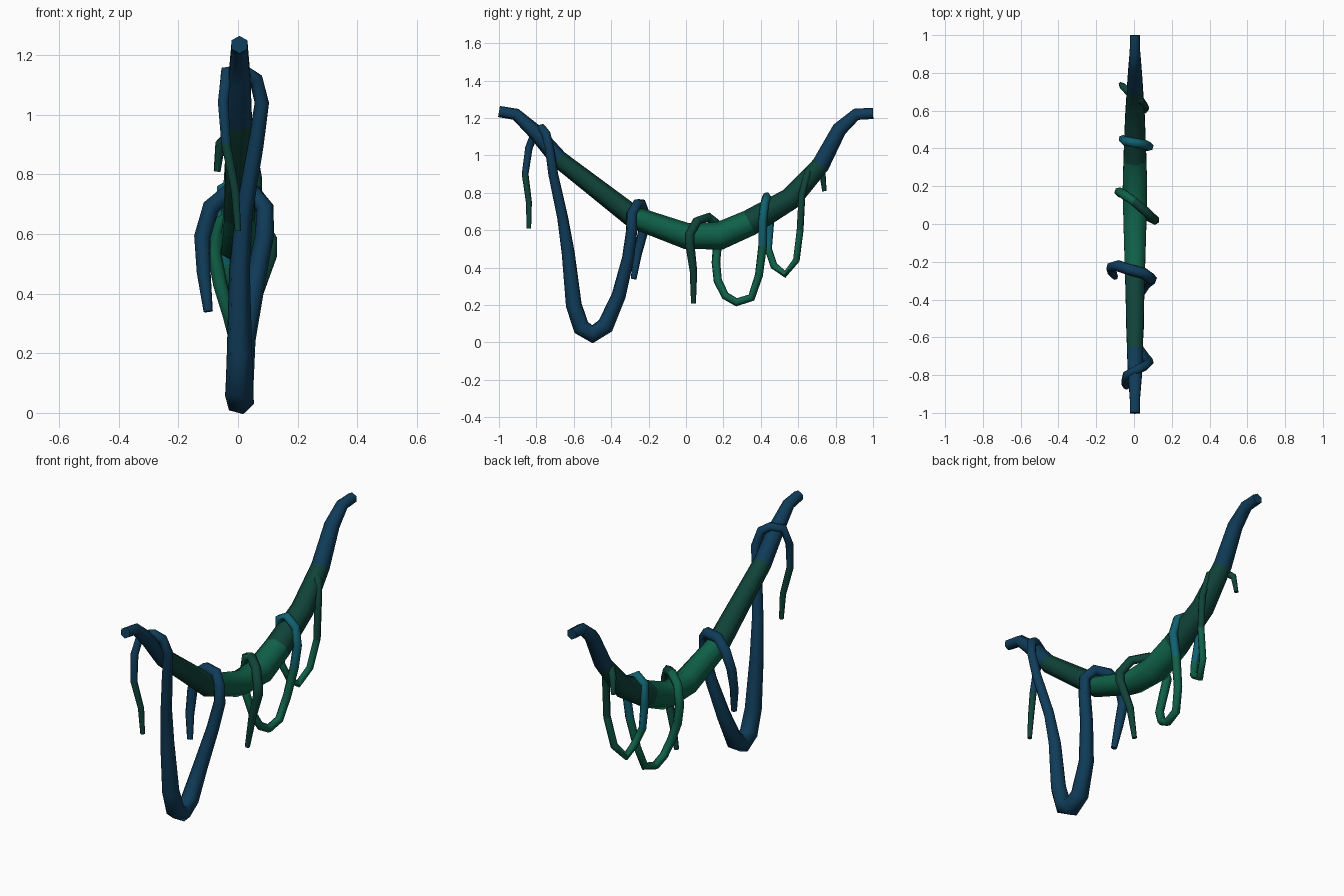
import bpy
import bmesh
import math
from mathutils import Vector

default = bpy.data.objects.get("Cube")
if default:
    bpy.data.objects.remove(default, do_unlink=True)

SIDES = 6
UNIT = 0.01  # paths are written in hundredths of a unit


def make_material(name, colour):
    material = bpy.data.materials.new(name)
    material.use_nodes = True
    material.diffuse_color = (*colour, 1)
    shader = material.node_tree.nodes["Principled BSDF"]
    shader.inputs["Base Color"].default_value = (*colour, 1)
    return material


NAVY, DARK_GREEN, GREEN, TEAL = range(4)
MATERIALS = [
    make_material("navy", (0.005, 0.045, 0.1)),
    make_material("dark green", (0.005, 0.056, 0.04)),
    make_material("leaf green", (0.005, 0.12, 0.065)),
    make_material("teal", (0.005, 0.12, 0.16)),
]


def sweep_vine(name, path, colour_rule):
    """Sweep a six-sided tube along (x, y, z, radius) points."""
    centres = [Vector(point[:3]) * UNIT for point in path]
    radii = [point[3] * UNIT for point in path]
    last = len(centres) - 1
    bm = bmesh.new()
    rings = []
    side = Vector((1, 0, 0))
    previous = None
    for i, centre in enumerate(centres):
        incoming = (centre - centres[max(i - 1, 0)]).normalized()
        outgoing = (centres[min(i + 1, last)] - centre).normalized()
        tangent = (incoming + outgoing).normalized()
        # Carry the cross-section along the path without twisting it
        if previous is not None:
            side = previous.rotation_difference(tangent) @ side
        side = (side - tangent * side.dot(tangent)).normalized()
        up = tangent.cross(side)
        previous = tangent
        ring = []
        for k in range(SIDES):
            angle = math.tau * (k + 0.5) / SIDES
            offset = side * math.cos(angle) + up * math.sin(angle)
            ring.append(bm.verts.new(centre + offset * radii[i]))
        rings.append(ring)

    # Skin neighbouring rings and colour each section by its position
    for i in range(last):
        colour = colour_rule((centres[i] + centres[i + 1]) / 2)
        for k in range(SIDES):
            n = (k + 1) % SIDES
            face = bm.faces.new((rings[i][k], rings[i][n],
                                 rings[i + 1][n], rings[i + 1][k]))
            face.material_index = colour
    for ring, section in ((rings[0], 0), (rings[-1], last - 1)):
        cap = bm.faces.new(ring)
        cap.material_index = colour_rule((centres[section] + centres[section + 1]) / 2)

    bmesh.ops.recalc_face_normals(bm, faces=bm.faces)
    mesh = bpy.data.meshes.new(name)
    bm.to_mesh(mesh)
    bm.free()
    for material in MATERIALS:
        mesh.materials.append(material)
    vine = bpy.data.objects.new(name, mesh)
    bpy.context.collection.objects.link(vine)
    bpy.ops.object.select_all(action="DESELECT")
    vine.select_set(True)
    bpy.context.view_layer.objects.active = vine
    bpy.ops.object.shade_smooth_by_angle(angle=math.radians(65))
    return vine


def main_colour(p):
    if p.y < -0.66 or p.y > 0.72:
        return NAVY
    return GREEN if -0.25 < p.y < 0.34 else DARK_GREEN


def front_colour(p):
    return DARK_GREEN if p.y < -0.82 and p.z < 0.9 else NAVY


def back_colour(p):
    if p.y < 0.14 or (p.y > 0.58 and p.z > 0.6):
        return DARK_GREEN
    if 0.38 < p.y < 0.47 and p.z > 0.55:
        return TEAL
    return GREEN


# Thick vine sagging between its two raised ends
sweep_vine("main_vine", [
    (.5, -100, 123.5, 3), (.5, -91, 122, 3.2), (.5, -80, 112, 4.2),
    (.5, -68, 98, 4.8), (.5, -28, 67, 6), (.5, 0, 57, 7),
    (.5, 18, 57, 7.5), (.5, 34, 64, 7), (.5, 56, 77, 6),
    (.5, 72, 95, 4.8), (.5, 82, 114, 4), (.5, 91, 122, 3.2),
    (.5, 100, 122.5, 3),
], main_colour)

# Long tendril: coil, deep hanging loop, second coil
sweep_vine("front_tendril", [
    (0, -84, 61, 1.2), (-1, -84, 75, 1.6), (-4, -86, 90, 1.8),
    (-5, -84, 104, 2), (-4, -80, 114, 2.3), (2, -77, 114.5, 2.5),
    (6, -75, 112, 2.5), (8, -73, 104, 2.5), (6, -71, 90, 2.7),
    (2, -66, 67, 3), (.5, -63, 48, 3.6), (.5, -60, 20, 4.4),
    (.5, -56, 8, 4.8), (.5, -50, 4.4, 5), (.5, -43, 9, 4.8),
    (2, -36, 25, 4), (6, -31, 45, 3.4), (9, -29, 60, 3.2),
    (9, -29, 69, 3), (5, -26, 74, 3), (-3, -24, 74, 3),
    (-9, -22, 69, 3), (-12, -23, 59, 2.8), (-11.5, -26, 47, 2.4),
    (-10, -28, 34, 1.6),
], front_colour)

# Thin tendril: three coils with two hanging loops between them
sweep_vine("back_tendril", [
    (3, 4, 21, 1.3), (6, 4, 38, 2), (11, 2, 53, 2.5),
    (11, 2, 58, 2.5), (7, 6, 65, 2.5), (0, 12, 67, 2.5),
    (-6, 16, 64, 2.5), (-8, 17, 54, 2.5), (-6, 16, 43, 2.4),
    (-3, 17, 33, 2.3), (-1, 21, 25, 2.2), (0, 27, 21.5, 2.2),
    (1, 35, 24, 2.2), (3, 39, 36, 2.2), (6, 41, 52, 2.4),
    (8, 41, 65, 2.4), (6, 42, 74, 2.4), (0, 43, 78, 2.4),
    (-5, 44, 75, 2.4), (-6, 45, 65, 2.2), (-4, 44, 50, 2),
    (-1, 47, 41, 2), (0, 53, 36.5, 2), (3, 59, 44, 2),
    (6, 61, 60, 2), (6, 62, 79, 2), (4, 65, 91, 2),
    (-2, 69, 94, 2), (-6, 73, 90, 1.8), (-7, 74, 81, 1.2),
], back_colour)
